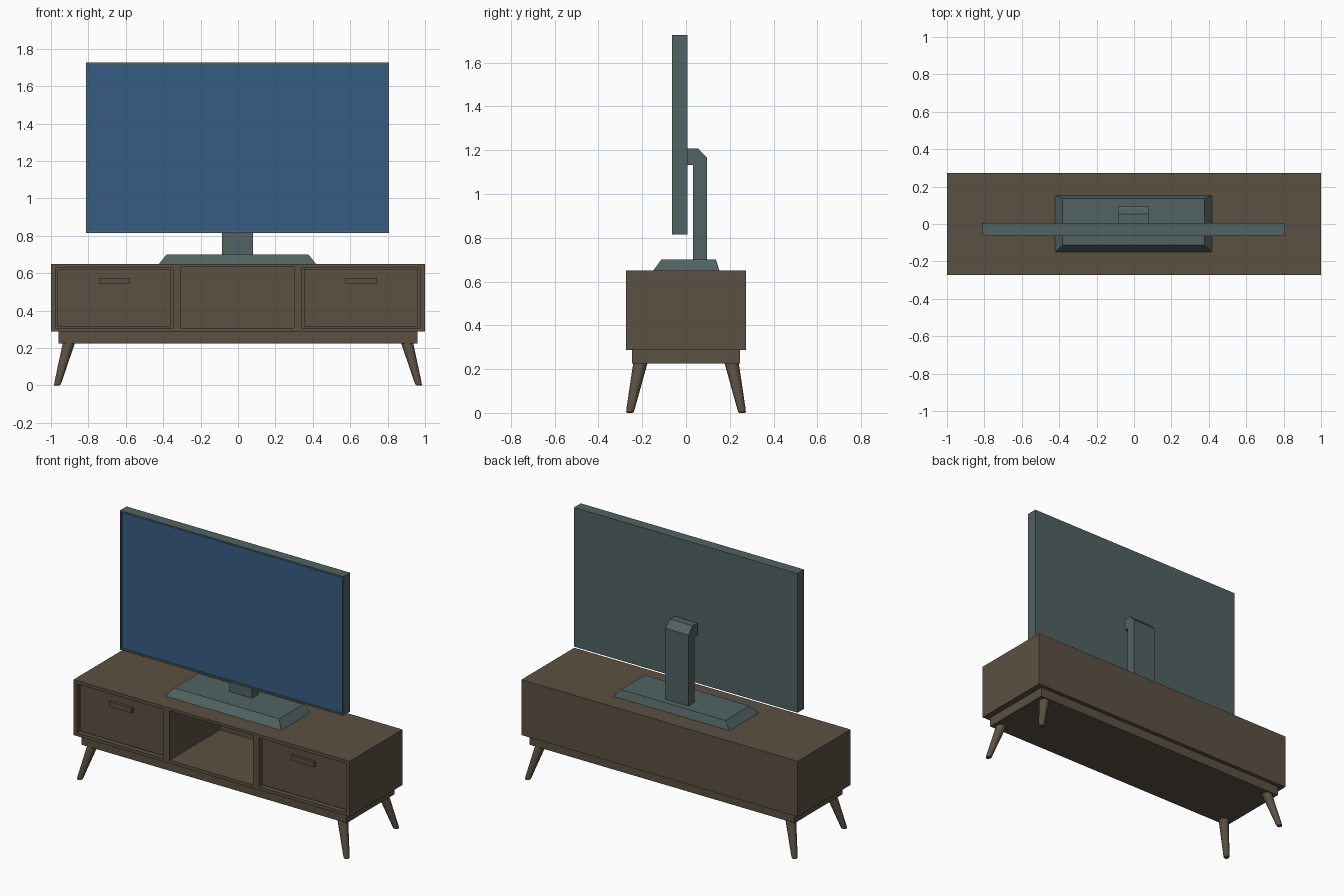
import bpy
import bmesh
from mathutils import Vector

cube = bpy.data.objects.get("Cube")
if cube:
    bpy.data.objects.remove(cube, do_unlink=True)


def material(name, rgb):
    m = bpy.data.materials.new(name)
    m.use_nodes = True
    m.diffuse_color = (*rgb, 1)
    m.node_tree.nodes["Principled BSDF"].inputs["Base Color"].default_value = (*rgb, 1)
    return m


wood = material("dark wood", (0.105, 0.082, 0.055))
plastic = material("grey green plastic", (0.082, 0.125, 0.122))
glass = material("blue screen", (0.037, 0.107, 0.223))


def finish(bm, name, *mats):
    bmesh.ops.recalc_face_normals(bm, faces=bm.faces)
    mesh = bpy.data.meshes.new(name)
    bm.to_mesh(mesh)
    bm.free()
    for m in mats:
        mesh.materials.append(m)
    ob = bpy.data.objects.new(name, mesh)
    bpy.context.collection.objects.link(ob)
    return ob


def box_bm(x, y, z):
    """Box from (min, max) ranges."""
    bm = bmesh.new()
    bmesh.ops.create_cube(bm, size=1)
    for v in bm.verts:
        v.co = [r[0] if c < 0 else r[1] for c, r in zip(v.co, (x, y, z))]
    return bm


def box(name, x, y, z, mat):
    return finish(box_bm(x, y, z), name, mat)


def activate(ob):
    bpy.ops.object.select_all(action='DESELECT')
    ob.select_set(True)
    bpy.context.view_layer.objects.active = ob


# Cabinet body with a deep central shelf and two drawer openings
cabinet = box("cabinet", (-1, 1), (-0.273, 0.273), (0.287, 0.65), wood)
openings = [((-0.305, 0.3), 0.25, (0.308, 0.632)),
            ((-0.975, -0.348), -0.22, (0.308, 0.628)),
            ((0.342, 0.973), -0.22, (0.308, 0.628))]
for x, back, z in openings:
    cutter = box("opening_cutter", x, (-0.4, back), z, wood)
    cutter.hide_render = True
    mod = cabinet.modifiers.new("opening", 'BOOLEAN')
    mod.operation = 'DIFFERENCE'
    mod.solver = 'EXACT'
    mod.object = cutter
    activate(cabinet)
    bpy.ops.object.modifier_apply(modifier=mod.name)
    bpy.data.objects.remove(cutter, do_unlink=True)

# Drawer fronts set into the openings, each with a bar handle
for side, (x, _, z) in zip(("right", "left"), openings[1:]):
    box(side + "_drawer", (x[0] + 0.01, x[1] - 0.01), (-0.255, -0.215),
        (z[0] + 0.008, z[1] - 0.008), wood)
    mid = (x[0] + x[1]) / 2
    box(side + "_handle", (mid - 0.083, mid + 0.083), (-0.273, -0.25), (0.543, 0.575), wood)

# Plinth
box("plinth", (-0.96, 0.96), (-0.247, 0.247), (0.225, 0.29), wood)

# Splayed tapered legs with rounded feet
rings = [(0, 0.033), (0.93, 0.019), (0.985, 0.017), (1, 0.012)]
for sx, side in ((-1, "right"), (1, "left")):
    for sy, end in ((-1, "front"), (1, "back")):
        top = Vector((sx * 0.902, sy * 0.207, 0.235))
        foot = Vector((sx * 0.967, sy * 0.257, 0))
        bm = bmesh.new()
        loops = []
        for t, r in rings:
            loop = bmesh.ops.create_circle(bm, segments=20, radius=r)["verts"]
            bmesh.ops.translate(bm, verts=loop, vec=top.lerp(foot, t))
            loops.append(loop)
        for a, b in zip(loops, loops[1:]):
            for i in range(20):
                j = (i + 1) % 20
                bm.faces.new((a[i], a[j], b[j], b[i]))
        bm.faces.new(loops[0])
        bm.faces.new(loops[-1])
        leg = finish(bm, f"{end}_{side}_leg", wood)
        activate(leg)
        bpy.ops.object.shade_smooth_by_angle()

# Television with a recessed screen
bm = box_bm((-0.812, 0.806), (-0.063, 0.006), (0.816, 1.727))
front = min(bm.faces, key=lambda f: f.calc_center_median().y)
bmesh.ops.inset_region(bm, faces=[front], thickness=0.014)
pushed = bmesh.ops.extrude_discrete_faces(bm, faces=[front])["faces"]
bmesh.ops.translate(bm, verts=pushed[0].verts, vec=(0, 0.008, 0))
pushed[0].material_index = 1
finish(bm, "television", plastic, glass)

# Stand base, with a longer slope at the front
bm = box_bm((-0.422, 0.417), (-0.15, 0.153), (0.65, 0.7))
for v in bm.verts:
    if v.co.z > 0.68:
        v.co.x = -0.382 if v.co.x < 0 else 0.377
        v.co.y = -0.113 if v.co.y < 0 else 0.137
finish(bm, "stand_base", plastic)

# Stand neck, a hooked profile extruded sideways
profile = [(0.033, 0.695), (0.097, 0.695), (0.097, 1.165), (0.054, 1.209),
           (0.004, 1.209), (0.004, 1.132), (0.033, 1.132)]
bm = bmesh.new()
face = bm.faces.new([bm.verts.new((-0.086, y, z)) for y, z in profile])
grown = bmesh.ops.extrude_face_region(bm, geom=[face])["geom"]
bmesh.ops.translate(bm, verts=[g for g in grown if isinstance(g, bmesh.types.BMVert)],
                    vec=(0.166, 0, 0))
finish(bm, "stand_neck", plastic)
